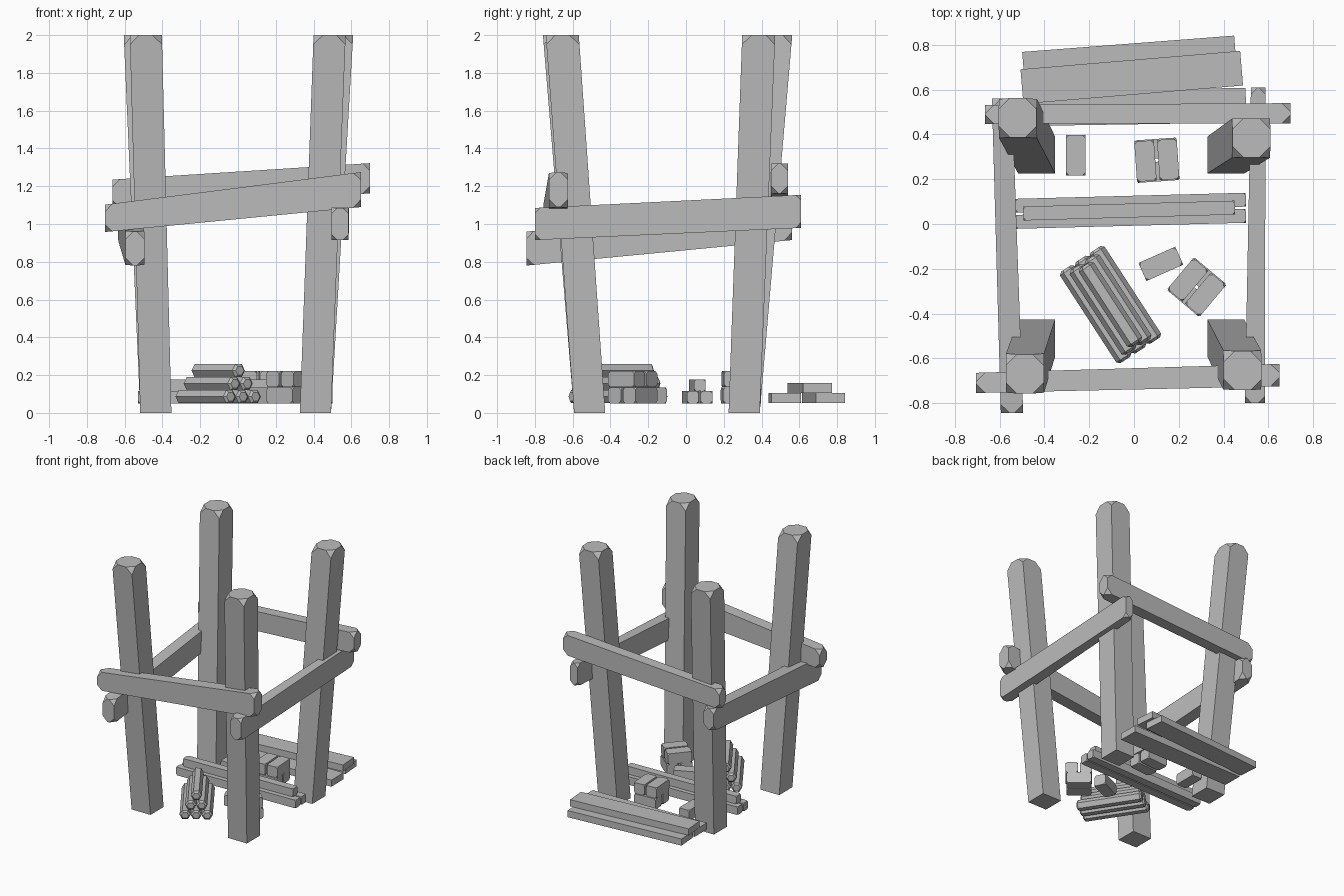
import bpy, bmesh, math
from mathutils import Vector, Matrix

if "Cube" in bpy.data.objects:
    bpy.data.objects.remove(bpy.data.objects["Cube"])

grey = bpy.data.materials.new("plain_grey")
grey.use_nodes = True
colour = (0.5, 0.5, 0.5, 1)
grey.diffuse_color = colour
grey.node_tree.nodes["Principled BSDF"].inputs["Base Color"].default_value = colour


def finish(name, bm):
    bmesh.ops.recalc_face_normals(bm, faces=bm.faces)
    mesh = bpy.data.meshes.new(name)
    bm.to_mesh(mesh)
    bm.free()
    mesh.materials.append(grey)
    obj = bpy.data.objects.new(name, mesh)
    bpy.context.collection.objects.link(obj)
    return obj


def cut_corners(bm, verts, amount):
    if amount:
        bmesh.ops.bevel(bm, geom=verts, offset=amount, segments=1, affect='VERTICES')


def timber(name, axis, start, end, size_start, size_end, cut, both_ends=True):
    """Tapered bar between two points, with hewn corners at its ends."""
    bm = bmesh.new()
    bmesh.ops.create_cube(bm, size=1)
    chosen = []
    for v in bm.verts:
        far = v.co[axis] > 0
        offset = v.co.copy()
        offset[axis] = 0
        size = Vector(size_end if far else size_start)
        v.co = Vector(end if far else start) + offset * size
        if far or both_ends:
            chosen.append(v)
    cut_corners(bm, chosen, cut)
    return finish(name, bm)


def block(name, centre, size, angle=0, cut=0.0):
    """Box turned about the vertical, resting at the given centre."""
    bm = bmesh.new()
    bmesh.ops.create_cube(bm, size=1)
    bmesh.ops.scale(bm, vec=size, verts=bm.verts)
    cut_corners(bm, bm.verts[:], cut)
    bm.transform(Matrix.Translation(centre) @ Matrix.Rotation(math.radians(angle), 4, 'Z'))
    return finish(name, bm)


def log(name, centre, length, angle, radius=0.04, chamfer=0.012):
    """Six-sided log with chamfered ends, lying along its local x."""
    bm = bmesh.new()
    bmesh.ops.create_cone(bm, cap_ends=True, segments=6, radius1=radius,
                          radius2=radius, depth=length)
    caps = [f for f in bm.faces if len(f.verts) == 6]
    rim = list({e for f in caps for e in f.edges})
    bmesh.ops.bevel(bm, geom=rim, offset=chamfer, segments=1, affect='EDGES')
    # Lay the log down with a flat side facing up
    points = [v.co.copy() for v in bm.verts]
    side = max(points, key=lambda p: p.xy.length)
    spin = Matrix.Rotation(-math.atan2(side.y, side.x), 4, 'Z')
    lay = Matrix(((0, 0, 1, 0), (1, 0, 0, 0), (0, 1, 0, 0), (0, 0, 0, 1)))
    bm.transform(Matrix.Translation(centre) @ Matrix.Rotation(angle, 4, 'Z') @ lay @ spin)
    return finish(name, bm)


# Four leaning posts
post = (0.165, 0.165, 0)
post_top = (0.17, 0.175, 0)
for name, foot, head in (
        ("front_right_post", (-0.435, -0.51), (-0.488, -0.67)),
        ("front_left_post", (0.41, -0.51), (0.485, -0.655)),
        ("back_right_post", (-0.435, 0.308), (-0.52, 0.475)),
        ("back_left_post", (0.41, 0.308), (0.525, 0.385))):
    timber(name, 2, (*foot, 0), (*head, 2), post, post_top, 0.05, False)

# Four tilted cross beams
timber("front_beam", 0, (-0.705, -0.71, 1.03), (0.65, -0.675, 1.182),
       (0, 0.09, 0.145), (0, 0.1, 0.185), 0.04)
timber("back_beam", 0, (-0.665, 0.49, 1.16), (0.7, 0.495, 1.242),
       (0, 0.085, 0.15), (0, 0.09, 0.16), 0.04)
timber("right_beam", 1, (-0.545, -0.845, 0.87), (-0.59, 0.56, 1.0),
       (0.1, 0, 0.18), (0.09, 0, 0.17), 0.04)
timber("left_beam", 1, (0.54, -0.8, 1.0), (0.555, 0.61, 1.067),
       (0.09, 0, 0.17), (0.065, 0, 0.175), 0.03)

# Flat planks behind the frame
block("plank_back", (-0.02, 0.728, 0.078), (0.95, 0.155, 0.052), 4.4)
block("plank_front", (0.005, 0.523, 0.078), (0.99, 0.155, 0.052), 0.9)
block("plank_upper", (-0.01, 0.655, 0.131), (0.985, 0.155, 0.052), 4.8)

# Three square sticks in the middle
block("stick_back", (-0.015, 0.095, 0.083), (1.03, 0.062, 0.064), 1.5, 0.012)
block("stick_front", (-0.015, 0.023, 0.083), (1.03, 0.062, 0.064), 1.5, 0.012)
block("stick_upper", (-0.022, 0.06, 0.146), (0.945, 0.062, 0.062), 1.6, 0.012)

# Pyramid of logs
log_angle = math.radians(-57)
across = Vector((-math.sin(log_angle), math.cos(log_angle), 0))
for row, length in enumerate((0.487, 0.45, 0.42)):
    count = 3 - row
    for i in range(count):
        shift = (i - (count - 1) / 2) * 0.079
        centre = Vector((-0.105, -0.36, 0.086 + row * 0.069)) + across * shift
        log(f"log_{row}_{i}", centre, length, log_angle)

# Brick stacks, crossed in two layers, each with a loose brick nearby
brick = (0.18, 0.088, 0.084)


def brick_stack(name, x, y, angle):
    for layer in range(2):
        turn = angle + 90 * (1 - layer)
        side = Vector((-math.sin(math.radians(turn)), math.cos(math.radians(turn)), 0))
        for s in (-1, 1):
            centre = Vector((x, y, 0.093 + layer * 0.086)) + side * s * 0.051
            block(f"{name}_{layer}_{'a' if s < 0 else 'b'}", centre, brick, turn, 0.014)


brick_stack("back_bricks", 0.102, 0.285, 94)
brick_stack("front_bricks", 0.28, -0.282, 50)
block("loose_brick_back", (-0.26, 0.307, 0.093), brick, 90, 0.014)
block("loose_brick_front", (0.12, -0.178, 0.093), brick, 24, 0.014)
